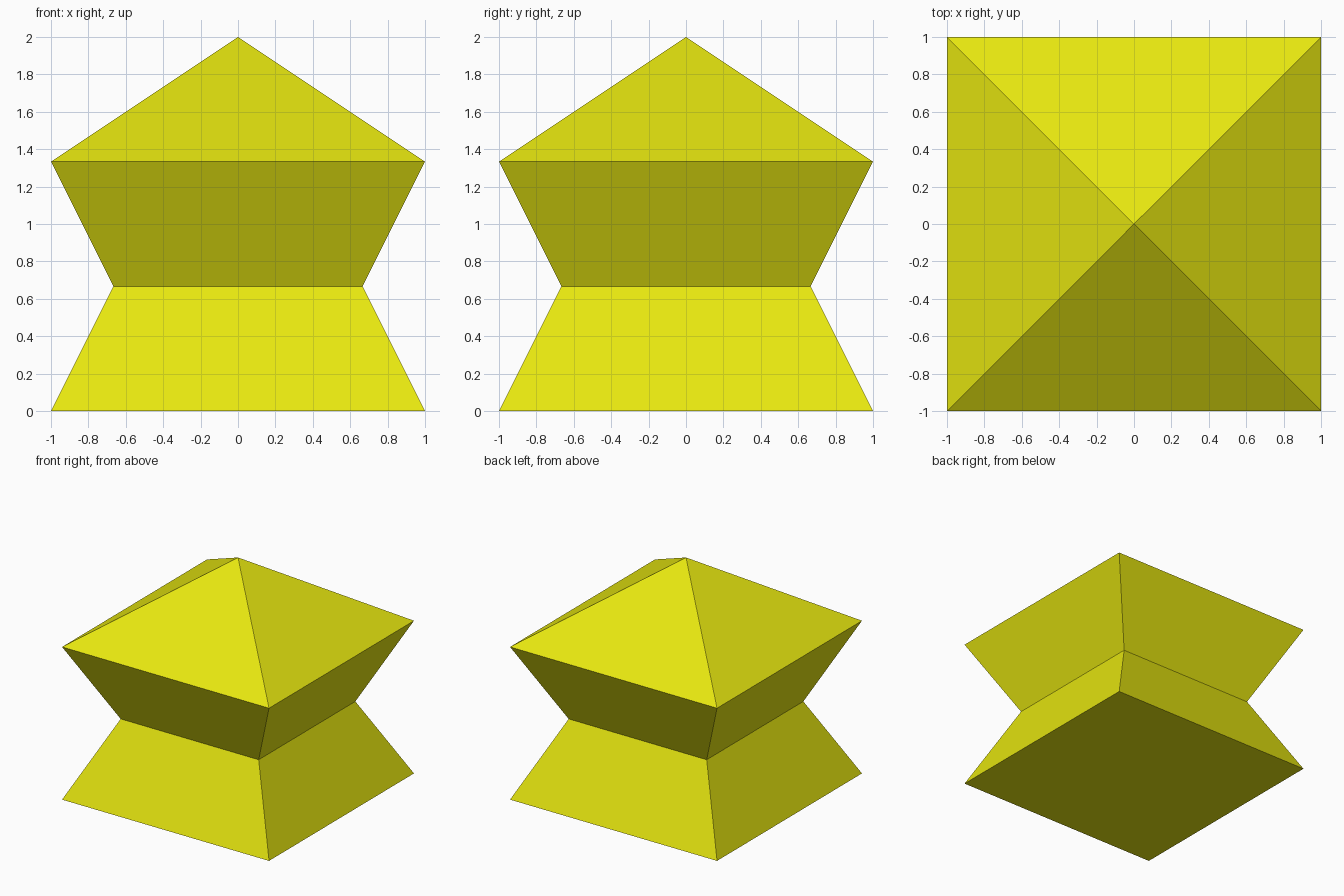
import bpy
import bmesh

if "Cube" in bpy.data.objects:
    bpy.data.objects.remove(bpy.data.objects["Cube"])

yellow = bpy.data.materials.new("yellow")
yellow.diffuse_color = (0.8, 0.8, 0.005, 1.0)
yellow.use_nodes = True
yellow.node_tree.nodes["Principled BSDF"].inputs["Base Color"].default_value = yellow.diffuse_color

# Square cross-sections: (half width, height)
LEVELS = [(1.0, 0.0), (2 / 3, 2 / 3), (1.0, 4 / 3)]
CORNERS = [(-1, -1), (1, -1), (1, 1), (-1, 1)]

bm = bmesh.new()
rings = [[bm.verts.new((x * r, y * r, z)) for x, y in CORNERS] for r, z in LEVELS]
apex = bm.verts.new((0, 0, 2))

# Flat base
bm.faces.new(rings[0][::-1])

# Flared waist walls
for low, high in zip(rings, rings[1:]):
    for i in range(4):
        j = (i + 1) % 4
        bm.faces.new((low[i], low[j], high[j], high[i]))

# Pyramid top
for i in range(4):
    bm.faces.new((rings[-1][i], rings[-1][(i + 1) % 4], apex))

bmesh.ops.recalc_face_normals(bm, faces=bm.faces)
mesh = bpy.data.meshes.new("waisted_block")
bm.to_mesh(mesh)
bm.free()
mesh.materials.append(yellow)
bpy.context.collection.objects.link(bpy.data.objects.new("waisted_block", mesh))
